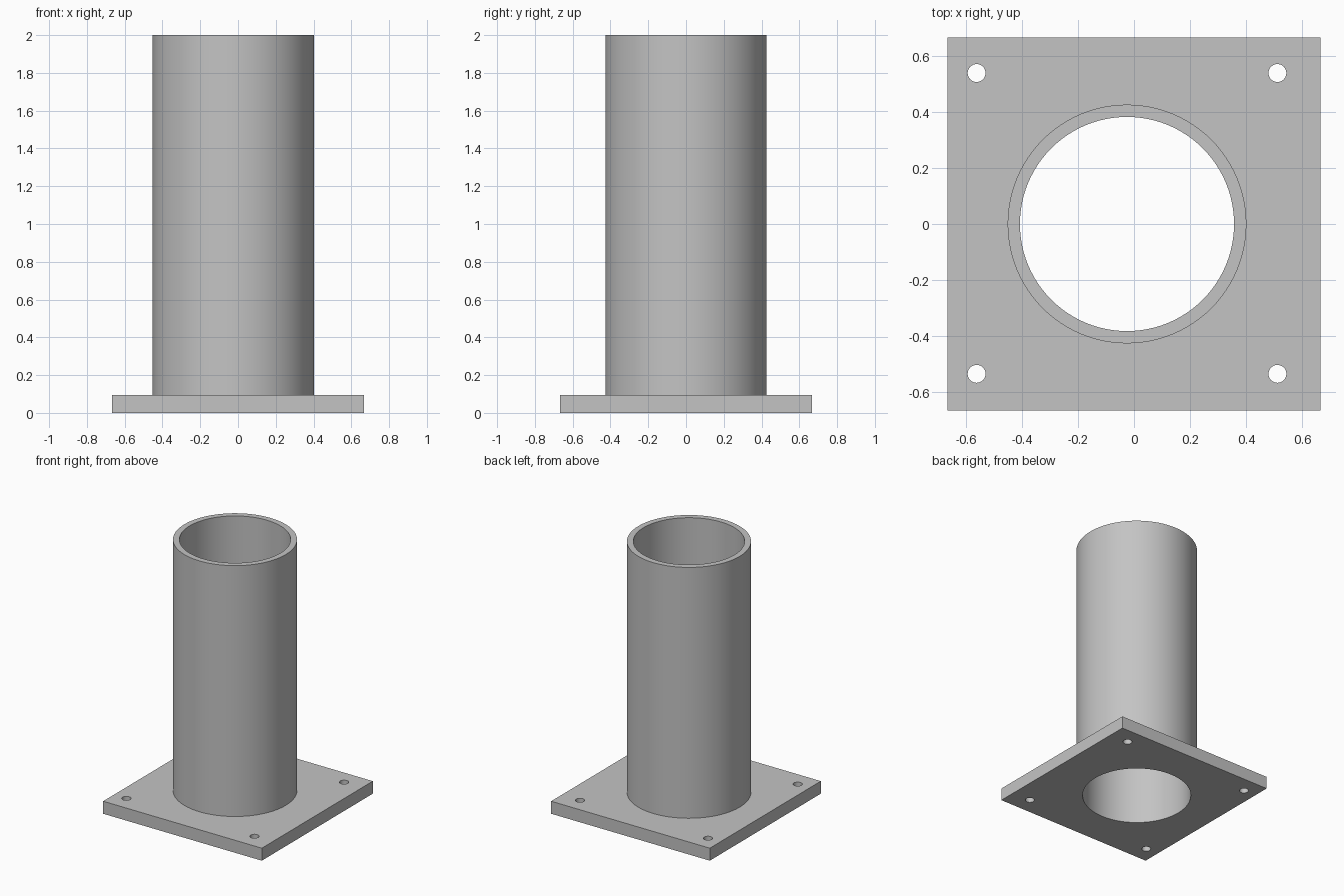
import bpy
import bmesh
from math import radians

if "Cube" in bpy.data.objects:
    bpy.data.objects.remove(bpy.data.objects["Cube"], do_unlink=True)

PLATE_SIDE, PLATE_TOP, HEIGHT = 1.333, 0.095, 2.0
CENTRE_X = -0.025
OUTER, BORE = 0.427, 0.383
BOLT_SPACING, BOLT_RADIUS = 0.538, 0.032

grey = bpy.data.materials.new("grey metal")
grey.use_nodes = True
colour = (0.55, 0.55, 0.55, 1)
grey.diffuse_color = colour
grey.node_tree.nodes["Principled BSDF"].inputs["Base Color"].default_value = colour


def cylinder(name, radius, x, y, bottom, top, sides):
    bpy.ops.mesh.primitive_cylinder_add(
        vertices=sides, radius=radius, depth=top - bottom,
        location=(x, y, (bottom + top) / 2))
    obj = bpy.context.object
    obj.name = name
    obj.data.materials.append(grey)
    return obj


def cut(target, cutter):
    cutter.hide_render = True
    mod = target.modifiers.new(cutter.name, "BOOLEAN")
    mod.operation, mod.solver, mod.object = "DIFFERENCE", "EXACT", cutter
    bpy.ops.object.select_all(action="DESELECT")
    bpy.context.view_layer.objects.active = target
    target.select_set(True)
    bpy.ops.object.modifier_apply(modifier=mod.name)
    bpy.data.objects.remove(cutter, do_unlink=True)


# Square base plate
bpy.ops.mesh.primitive_cube_add(size=1, location=(0, 0, PLATE_TOP / 2))
plate = bpy.context.object
plate.name = "base_plate"
plate.scale = (PLATE_SIDE, PLATE_SIDE, PLATE_TOP)
bpy.ops.object.transform_apply(location=False, rotation=False, scale=True)
plate.data.materials.append(grey)

# Central bore and four bolt holes
cut(plate, cylinder("bore_cutter", BORE, CENTRE_X, 0, -0.1, 0.3, 96))
for sx in (-1, 1):
    for sy in (-1, 1):
        cut(plate, cylinder("bolt_cutter", BOLT_RADIUS,
                            CENTRE_X + sx * BOLT_SPACING, sy * BOLT_SPACING + 0.002,
                            -0.1, 0.3, 32))

# Upright tube: a ring profile spun into a hollow wall
bm = bmesh.new()
corners = [(OUTER, PLATE_TOP), (OUTER, HEIGHT), (BORE, HEIGHT), (BORE, PLATE_TOP)]
verts = [bm.verts.new((r, 0, z)) for r, z in corners]
edges = [bm.edges.new((verts[i], verts[(i + 1) % 4])) for i in range(4)]
bmesh.ops.spin(bm, geom=verts + edges, cent=(0, 0, 0), axis=(0, 0, 1),
               angle=radians(360), steps=96, use_merge=True)
bmesh.ops.remove_doubles(bm, verts=bm.verts, dist=0.0001)
bmesh.ops.recalc_face_normals(bm, faces=bm.faces)
mesh = bpy.data.meshes.new("tube")
bm.to_mesh(mesh)
bm.free()
mesh.materials.append(grey)
tube = bpy.data.objects.new("tube", mesh)
tube.location.x = CENTRE_X
bpy.context.collection.objects.link(tube)

# Smooth round walls, crisp rims
for obj in (plate, tube):
    bpy.ops.object.select_all(action="DESELECT")
    bpy.context.view_layer.objects.active = obj
    obj.select_set(True)
    bpy.ops.object.shade_smooth_by_angle(angle=radians(30))
